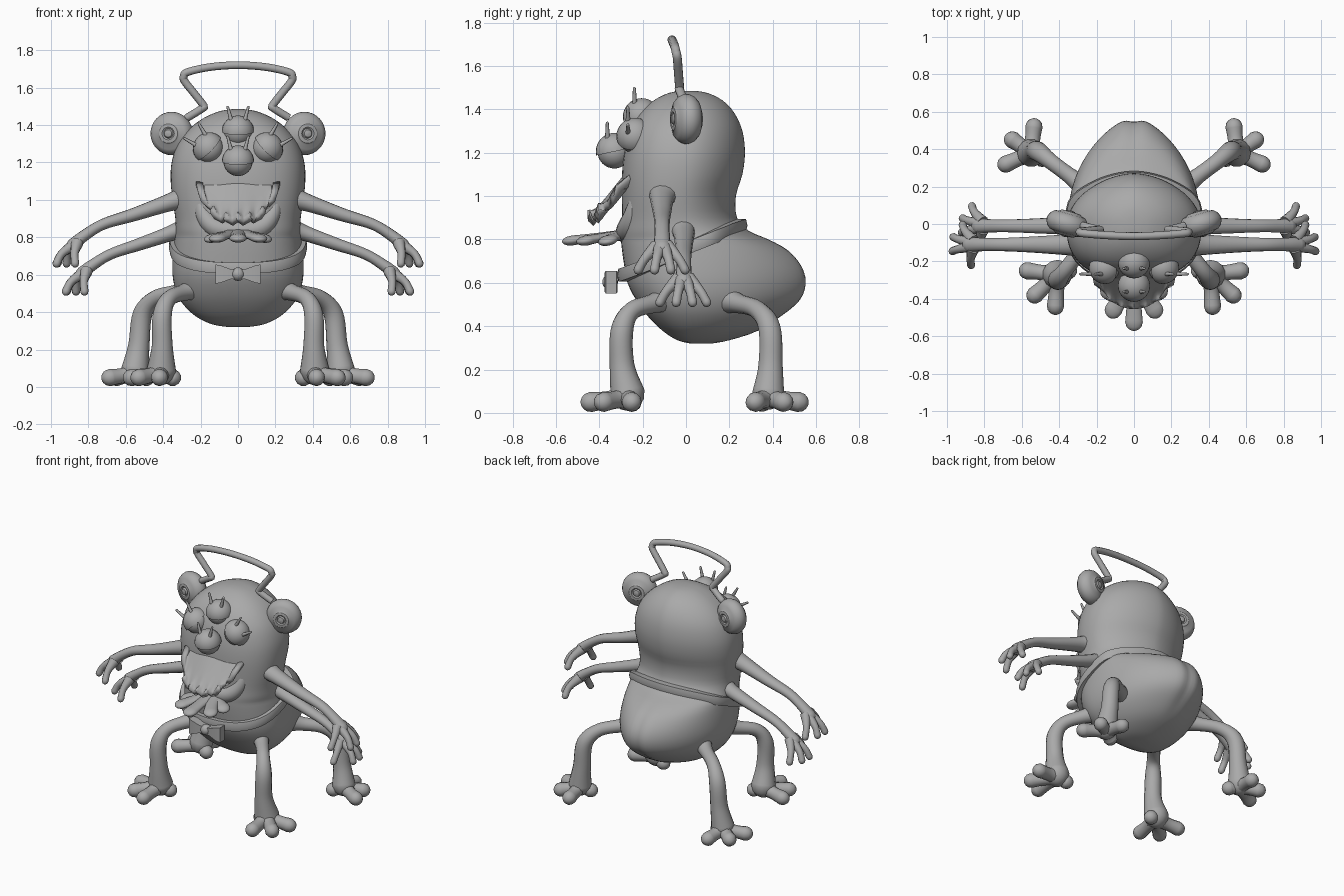
import bpy, bmesh, math
from mathutils import Vector, Matrix

if "Cube" in bpy.data.objects:
    bpy.data.objects.remove(bpy.data.objects["Cube"], do_unlink=True)

grey = bpy.data.materials.new("plain_grey")
grey.use_nodes = True
grey.diffuse_color = (0.4, 0.4, 0.4, 1)
grey.node_tree.nodes["Principled BSDF"].inputs["Base Color"].default_value = (0.4, 0.4, 0.4, 1)


def finish(name, bm, mirror=False, angle=50):
    bmesh.ops.recalc_face_normals(bm, faces=bm.faces)
    me = bpy.data.meshes.new(name)
    bm.to_mesh(me)
    bm.free()
    me.materials.append(grey)
    ob = bpy.data.objects.new(name, me)
    bpy.context.collection.objects.link(ob)
    bpy.ops.object.select_all(action='DESELECT')
    ob.select_set(True)
    bpy.context.view_layer.objects.active = ob
    bpy.ops.object.shade_smooth_by_angle(angle=math.radians(angle))
    if mirror:
        ob.modifiers.new("Mirror", 'MIRROR')
    return ob


def loft(bm, rings, closed=False):
    rows = [[bm.verts.new(p) for p in r] for r in rings]
    n = len(rows[0])
    pairs = list(zip(rows, rows[1:]))
    if closed:
        pairs.append((rows[-1], rows[0]))
    for a, b in pairs:
        for i in range(n):
            j = (i + 1) % n
            bm.faces.new((a[i], a[j], b[j], b[i]))
    if not closed:
        bm.faces.new(rows[0])
        bm.faces.new(rows[-1])


def spline(pts, t):
    # Catmull-Rom through tuples of any length
    i = min(int(t), len(pts) - 2)
    f = t - i
    p = [pts[max(0, min(len(pts) - 1, i + k))] for k in (-1, 0, 1, 2)]
    return [0.5 * (2 * b + (c - a) * f + (2 * a - 5 * b + 4 * c - d) * f * f
                   + (3 * b - a - 3 * c + d) * f ** 3) for a, b, c, d in zip(*p)]


def tube(bm, pts, flat=1.0, sides=14, steps=6):
    # points are (x, y, z, radius); the far end is rounded; flat squashes the section
    total = (len(pts) - 1) * steps
    samples = [spline(pts, k / steps) for k in range(total + 1)]
    c = [Vector(s[:3]) for s in samples]
    r = [s[3] for s in samples]
    d = [(c[min(k + 1, total)] - c[max(k - 1, 0)]).normalized() for k in range(total + 1)]
    for a in (30, 55, 75, 87):
        c.append(c[total] + d[total] * r[total] * math.sin(math.radians(a)))
        r.append(r[total] * math.cos(math.radians(a)))
        d.append(d[total])
    side = d[0].cross(Vector((0, 0, 1)))
    if side.length < 0.1:
        side = Vector((1, 0, 0))
    rings = []
    for p, rad, t in zip(c, r, d):
        side = (side - t * side.dot(t)).normalized()
        up = t.cross(side)
        rings.append([p + rad * (side * math.cos(w) + up * flat * math.sin(w))
                      for w in (2 * math.pi * i / sides for i in range(sides))])
    loft(bm, rings)


def ball(bm, centre, size):
    m = Matrix.Translation(centre) @ Matrix.Diagonal((*size, 1))
    return bmesh.ops.create_uvsphere(bm, u_segments=24, v_segments=16, radius=1, matrix=m)["verts"]


# Body: height, front y, back y, half width
profile = [(0.32, 0.02, 0.12, 0.05), (0.335, -0.04, 0.2, 0.14), (0.38, -0.11, 0.34, 0.23),
           (0.45, -0.18, 0.46, 0.3), (0.52, -0.23, 0.545, 0.335), (0.6, -0.27, 0.572, 0.35),
           (0.68, -0.285, 0.55, 0.35), (0.75, -0.295, 0.485, 0.345), (0.8, -0.3, 0.39, 0.34),
           (0.84, -0.3, 0.29, 0.335), (0.9, -0.295, 0.235, 0.335), (1.0, -0.295, 0.23, 0.35),
           (1.1, -0.295, 0.26, 0.36), (1.2, -0.285, 0.272, 0.355), (1.3, -0.26, 0.26, 0.322),
           (1.38, -0.215, 0.225, 0.26), (1.44, -0.15, 0.17, 0.18), (1.475, -0.08, 0.1, 0.095),
           (1.485, -0.02, 0.04, 0.03)]


def signed_power(v, p):
    return math.copysign(abs(v) ** p, v)


def body_point(row, w):
    # full, squarish front and a tapering back
    z, front, back, half = row
    mid = min((front + back) / 2, 0.04)
    s, c = math.sin(w), math.cos(w)
    rump = max(0, min(1, (back - 0.28) / 0.25))
    if s < 0:
        return Vector((half * signed_power(c, 0.82), mid + (front - mid) * abs(s) ** 0.82, z))
    x = half * signed_power(c, 1.18 + 0.17 * rump)
    cleft = 0.025 * rump * s * math.exp(-(x / 0.04) ** 2)
    return Vector((x, mid + (back - mid) * s - cleft, z))


def body_at(z, w):
    k = max(i for i in range(len(profile) - 1) if profile[i][0] <= z)
    a, b = profile[k], profile[k + 1]
    return body_point(spline(profile, k + (z - a[0]) / (b[0] - a[0])), w)


turn = [2 * math.pi * i / 64 for i in range(64)]
bm = bmesh.new()
loft(bm, [[body_point(spline(profile, k / 3), w) for w in turn]
          for k in range(3 * (len(profile) - 1) + 1)])
finish("body", bm, angle=70)

# Slanted belt that follows the body
bm = bmesh.new()
sections = []
for w in turn:
    z = 0.77
    for _ in range(60):
        z += 0.3 * (0.625 + 0.435 * (body_at(z, w).y + 0.3) - z)
    p = body_at(z, w)
    out = Vector((p.x, p.y + 0.03, 0)).normalized()
    front = 0.015 * max(0, -math.sin(w))
    sections.append([p + out * o + Vector((0, 0, h))
                     for o, h in ((-0.03, -0.03), (0.018 + front, -0.03), (0.025 + front, 0),
                                  (0.018 + front, 0.03), (-0.03, 0.03))])
loft(bm, sections, closed=True)
finish("belt", bm, angle=40)

# Bow on the belt
bm = bmesh.new()
loft(bm, [[(x, -0.345 + sy * d, 0.603 + sz * h) for sy, sz in ((-1, -1), (1, -1), (1, 1), (-1, 1))]
          for x, d, h in ((0, 0.025, 0.022), (0.04, 0.025, 0.027), (0.09, 0.03, 0.045), (0.12, 0.025, 0.052))])
finish("bow_loops", bm, mirror=True)
bm = bmesh.new()
ball(bm, (0, -0.35, 0.603), (0.036, 0.036, 0.036))
finish("bow_knot", bm)

# Arms and hands
arms = {"upper_arm_pair": [(0.29, -0.1, 1.01, 0.075), (0.37, -0.11, 0.985, 0.056), (0.56, -0.11, 0.92, 0.042),
                           (0.72, -0.11, 0.87, 0.035), (0.82, -0.11, 0.81, 0.036), (0.88, -0.11, 0.76, 0.042)],
        "lower_arm_pair": [(0.27, -0.02, 0.86, 0.065), (0.35, -0.01, 0.825, 0.05), (0.52, -0.01, 0.765, 0.04),
                           (0.68, -0.01, 0.71, 0.034), (0.78, -0.01, 0.65, 0.036), (0.83, -0.01, 0.61, 0.042)]}
for name, path in arms.items():
    bm = bmesh.new()
    tube(bm, path, flat=0.85)
    x, y, z, _ = path[-1]
    for spread, reach in ((-0.11, -0.01), (-0.035, 0.1), (0.04, 0.095), (0.105, 0.04)):
        tube(bm, [(x - 0.02, y + spread * 0.2, z + 0.01, 0.034),
                  (x + reach * 0.6, y + spread * 0.7, z - 0.045, 0.022),
                  (x + reach * 0.9, y + spread, z - 0.1, 0.022)], sides=10)
    finish(name, bm, mirror=True)

# Legs and feet
legs = {"front_leg_pair": ([(0.2, -0.06, 0.53, 0.07), (0.29, -0.15, 0.505, 0.045), (0.37, -0.25, 0.47, 0.042),
                            (0.405, -0.295, 0.38, 0.052), (0.405, -0.295, 0.22, 0.057), (0.41, -0.27, 0.09, 0.08)],
                           ((0.35, -0.25), (0.42, -0.44), (0.53, -0.38), (0.57, -0.25))),
        "back_leg_pair": ([(0.22, 0.16, 0.53, 0.08), (0.32, 0.24, 0.505, 0.046), (0.44, 0.33, 0.475, 0.042),
                           (0.51, 0.385, 0.39, 0.052), (0.53, 0.39, 0.22, 0.057), (0.55, 0.38, 0.09, 0.075)],
                          ((0.49, 0.35), (0.535, 0.52), (0.65, 0.45), (0.685, 0.32)))}
for name, (path, toes) in legs.items():
    bm = bmesh.new()
    tube(bm, path)
    x, y = path[-1][:2]
    for tx, ty in toes:
        tube(bm, [(x, y, 0.075, 0.055), ((x + tx) / 2, (y + ty) / 2, 0.06, 0.041),
                  (tx, ty, 0.05, 0.046)], sides=12)
    finish(name, bm, mirror=True)

# Eyes with heavy lids and two lashes each
eyes = [((0, -0.205, 1.365), 0), ((0.155, -0.235, 1.275), 45), ((-0.155, -0.235, 1.275), -45),
        ((0, -0.33, 1.205), 0)]
balls, lids, lashes = bmesh.new(), bmesh.new(), bmesh.new()
for centre, lean in eyes:
    centre = Vector(centre)
    rot = Matrix.Rotation(math.radians(lean), 3, 'Y') @ Matrix.Rotation(math.radians(12), 3, 'X')
    ball(balls, centre, (0.078,) * 3)
    cap = ball(lids, centre, (0.086,) * 3)
    geom = cap + list({e for v in cap for e in v.link_edges}) + list({f for v in cap for f in v.link_faces})
    cut = bmesh.ops.bisect_plane(lids, geom=geom, plane_co=centre,
                                 plane_no=rot @ Vector((0, 0, 1)), clear_inner=True)
    bmesh.ops.contextual_create(lids, geom=[g for g in cut["geom_cut"] if isinstance(g, bmesh.types.BMEdge)])
    for s in (-1, 1):
        root = rot @ Vector((s * 0.035, -0.02, 0.06))
        tip = rot @ Vector((s * 0.055, -0.005, 0.135))
        tube(lashes, [(*(centre + root), 0.012), (*(centre + tip), 0.007)], sides=8)
finish("eyeballs", balls)
finish("eyelids", lids)
finish("eyelashes", lashes)

# Plump ringed ears, the same on both faces
bm = bmesh.new()
half = [(0.002, 0.073), (0.02, 0.069), (0.026, 0.06), (0.034, 0.066), (0.052, 0.064), (0.06, 0.056),
        (0.085, 0.051), (0.104, 0.034), (0.113, 0.016)]
outline = half + [(0.116, 0)] + [(r, -h) for r, h in reversed(half)]
place = Matrix.Translation((0.355, 0.002, 1.355)) @ Matrix.Rotation(math.radians(16), 4, 'Z')
loft(bm, [[place @ Vector((r * math.cos(w), h, r * math.sin(w))) for w in turn[::2]] for r, h in outline])
finish("ears", bm, mirror=True, angle=35)

# Angular loop above the head
bm = bmesh.new()
loop = [(0.27, -0.01, 1.44), (0.19, -0.03, 1.49), (0.185, -0.03, 1.505), (0.235, -0.035, 1.57),
        (0.286, -0.04, 1.635), (0.29, -0.045, 1.66), (0.27, -0.05, 1.683), (0.15, -0.06, 1.71), (0, -0.065, 1.72)]
loop += [(-x, y, z) for x, y, z in reversed(loop[:-1])]
tube(bm, [(*p, 0.021) for p in loop], sides=10)
finish("head_loop", bm)

# Overhanging upper lip that grows out of the face and ends in a jagged edge
bm = bmesh.new()
cols, rows = 36, 12
grid = []
for k in range(rows + 1):
    v = k / rows
    line = []
    for i in range(cols + 1):
        u = 2 * i / cols - 1
        bulge = math.sqrt(1 - u * u)
        drop = 0.12 + 0.165 * (1 - u ** 4)
        tooth = abs((i % 6) / 3 - 1) * 0.05 * v ** 8
        line.append(bm.verts.new((0.19 * u, -0.185 - 0.045 * bulge - v * (0.075 + 0.15 * bulge),
                                  1.17 - v * drop + tooth)))
    grid.append(line)
for a, b in zip(grid, grid[1:]):
    for i in range(cols):
        bm.faces.new((a[i], a[i + 1], b[i + 1], b[i]))
lip = finish("upper_lip", bm)
solid = lip.modifiers.new("Thickness", 'SOLIDIFY')
solid.thickness = 0.035
solid.offset = -1

# Smiling lower lip
bm = bmesh.new()
smile = [(-0.2, -0.215, 1.06, 0.02), (-0.185, -0.235, 0.93, 0.045), (-0.1, -0.265, 0.845, 0.055),
         (0.1, -0.265, 0.845, 0.055), (0.185, -0.235, 0.93, 0.045), (0.2, -0.215, 1.06, 0.02)]
tube(bm, smile)
finish("lower_lip", bm)

# Lobed tongue
bm = bmesh.new()
for x, y in ((0, -0.525), (0.11, -0.46), (-0.11, -0.46), (0.135, -0.36), (-0.135, -0.36)):
    tube(bm, [(x * 0.2, -0.26, 0.825, 0.05), (x * 0.6, (y - 0.3) / 2, 0.81, 0.04), (x, y, 0.795, 0.047)], flat=0.5)
finish("tongue", bm)
